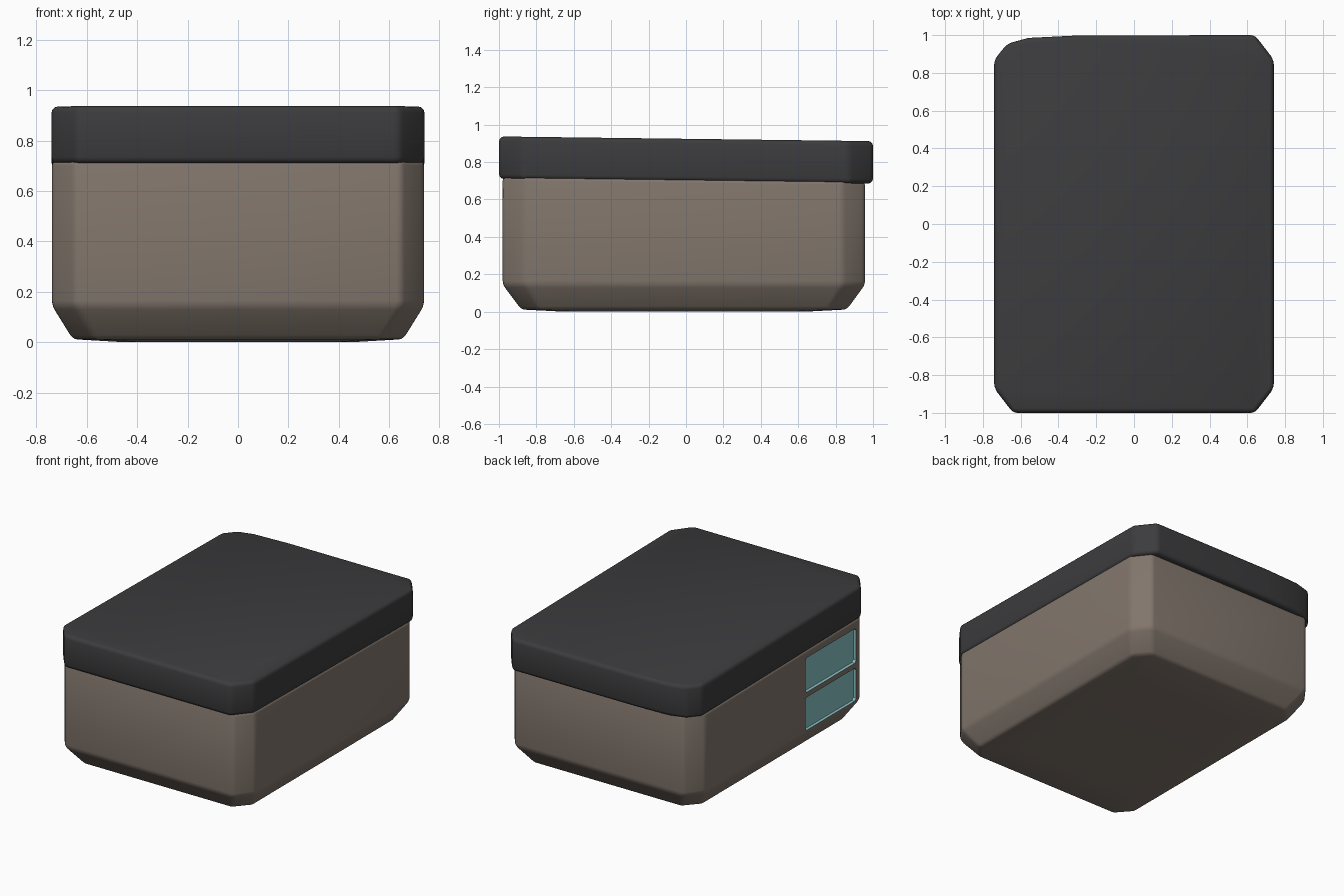
import bpy, bmesh

if "Cube" in bpy.data.objects:
    bpy.data.objects.remove(bpy.data.objects["Cube"])


def material(name, color):
    m = bpy.data.materials.new(name)
    m.diffuse_color = (*color, 1)
    m.use_nodes = True
    m.node_tree.nodes["Principled BSDF"].inputs["Base Color"].default_value = m.diffuse_color
    return m


TAUPE = material("taupe", (0.22, 0.18, 0.15))
CHARCOAL = material("charcoal", (0.045, 0.045, 0.048))
TEAL = material("teal", (0.25, 0.55, 0.56))


def octagon(hx, y0, y1, cx, cy):
    """Rectangle outline with cut corners, counter-clockwise."""
    return [(-hx + cx, y0), (hx - cx, y0), (hx, y0 + cy), (hx, y1 - cy),
            (hx - cx, y1), (-hx + cx, y1), (-hx, y1 - cy), (-hx, y0 + cy)]


def loft(name, rings, mat):
    """Closed solid through rings of 3D points, listed bottom to top."""
    bm = bmesh.new()
    loops = [[bm.verts.new(p) for p in r] for r in rings]
    n = len(loops[0])
    for a, b in zip(loops, loops[1:]):
        for i in range(n):
            j = (i + 1) % n
            bm.faces.new((a[i], a[j], b[j], b[i]))
    bm.faces.new(loops[0][::-1])
    bm.faces.new(loops[-1])
    bmesh.ops.recalc_face_normals(bm, faces=bm.faces[:])
    me = bpy.data.meshes.new(name)
    bm.to_mesh(me)
    bm.free()
    me.materials.append(mat)
    ob = bpy.data.objects.new(name, me)
    bpy.context.collection.objects.link(ob)
    return ob


def select(ob):
    bpy.ops.object.select_all(action='DESELECT')
    ob.select_set(True)
    bpy.context.view_layer.objects.active = ob


def bevel(ob, width, segments=3, angle=0.35):
    m = ob.modifiers.new("bevel", 'BEVEL')
    m.width, m.segments = width, segments
    m.limit_method, m.angle_limit = 'ANGLE', angle
    select(ob)
    bpy.ops.object.modifier_apply(modifier=m.name)


def tilt(y, z):
    """Heights on the lid drop slightly towards the back."""
    return z - 0.0125 * (y + 1)


# Body: tapered foot, straight walls, top edge tucked into the lid
foot = octagon(0.45, -0.65, 0.63, 0.08, 0.08)
base = octagon(0.655, -0.88, 0.86, 0.09, 0.10)
wall = octagon(0.738, -0.98, 0.957, 0.09, 0.12)
body = loft("body", [
    [(x, y, 0.0) for x, y in foot],
    [(x, y, 0.012) for x, y in base],
    [(x, y, 0.145) for x, y in wall],
    [(x, y, tilt(y, 0.722)) for x, y in wall]], TAUPE)
bevel(body, 0.02)

# Two recessed teal panels on the left side
for z0, z1 in ((0.155, 0.385), (0.42, 0.66)):
    panel = octagon(0.0, -0.82, -0.26, 0.0, 0.0)
    y0, y1, c = -0.82, -0.26, 0.015
    outline = [(y0 + c, z0), (y1 - c, z0), (y1, z0 + c), (y1, z1 - c),
               (y1 - c, z1), (y0 + c, z1), (y0, z1 - c), (y0, z0 + c)]
    cutter = loft("panel_cutter", [[(x, y, z) for y, z in outline]
                                   for x in (-0.80, -0.716)], TEAL)
    m = body.modifiers.new("recess", 'BOOLEAN')
    m.operation, m.solver, m.object = 'DIFFERENCE', 'EXACT', cutter
    m.material_mode = 'TRANSFER'
    select(body)
    bpy.ops.object.modifier_apply(modifier=m.name)
    bpy.data.objects.remove(cutter)

# Lid: slightly tilted slab overhanging front and back
rim = octagon(0.74, -1.0, 1.0, 0.10, 0.13)
rim[5:6] = [(-0.30, 0.998), (-0.56, 0.985), (-0.67, 0.955)]
lid = loft("lid", [[(x, y, tilt(y, z)) for x, y in rim]
                   for z in (0.71, 0.937)], CHARCOAL)
bevel(lid, 0.025)

for ob in (body, lid):
    select(ob)
    bpy.ops.object.shade_smooth_by_angle(angle=0.6)
